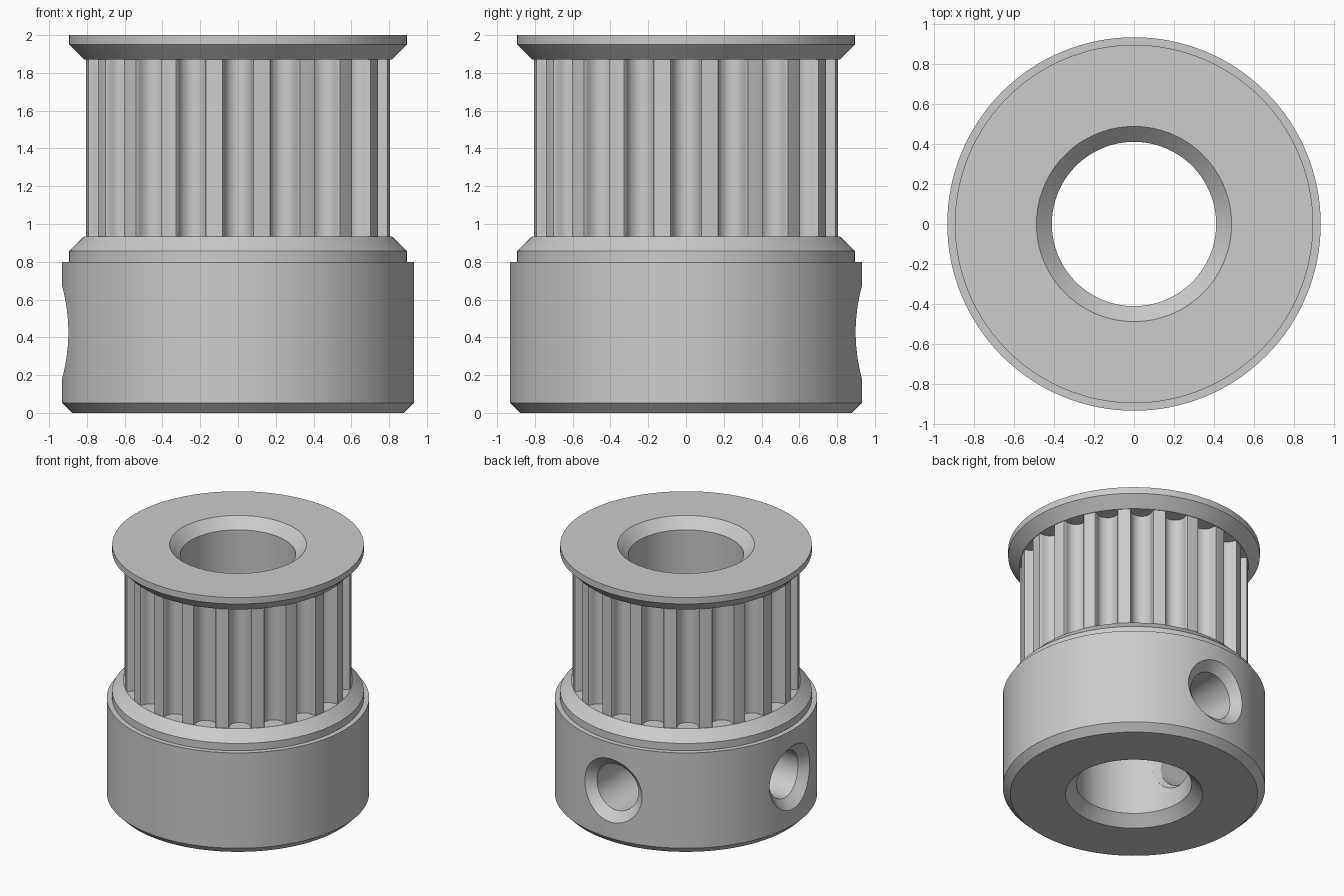
import bpy, bmesh, math
from math import sin, cos, pi, sqrt, atan2, radians

cube = bpy.data.objects.get("Cube")
if cube:
    bpy.data.objects.remove(cube, do_unlink=True)

metal = bpy.data.materials.new("grey metal")
GREY = (0.6, 0.6, 0.6, 1)
metal.diffuse_color = GREY
metal.use_nodes = True
metal.node_tree.nodes["Principled BSDF"].inputs["Base Color"].default_value = GREY

SEGS = 128
TEETH = 20
BORE, BORE_RIM, CHAMFER = 0.41, 0.487, 0.077
HUB_R, FLANGE_R, TOOTH_R = 0.932, 0.894, 0.81


def loft(name, rings, closed=False):
    """Skin a list of equal-length point rings; close into a tube or cap the ends."""
    bm = bmesh.new()
    loops = [[bm.verts.new(p) for p in ring] for ring in rings]
    n = len(loops[0])
    pairs = list(zip(loops, loops[1:]))
    if closed:
        pairs.append((loops[-1], loops[0]))
    else:
        bm.faces.new(loops[0])
        bm.faces.new(loops[-1])
    for a, b in pairs:
        for i in range(n):
            j = (i + 1) % n
            bm.faces.new((a[i], a[j], b[j], b[i]))
    bmesh.ops.recalc_face_normals(bm, faces=bm.faces)
    mesh = bpy.data.meshes.new(name)
    bm.to_mesh(mesh)
    bm.free()
    mesh.materials.append(metal)
    obj = bpy.data.objects.new(name, mesh)
    bpy.context.collection.objects.link(obj)
    return obj


def lathe(name, profile):
    angles = [2 * pi * i / SEGS for i in range(SEGS)]
    return loft(name, [[(r * cos(a), r * sin(a), z) for a in angles]
                       for r, z in profile], closed=True)


def activate(obj):
    bpy.ops.object.select_all(action='DESELECT')
    obj.select_set(True)
    bpy.context.view_layer.objects.active = obj


# Hub with the lower flange
Z_LOW, Z_HIGH = 0.935, 1.87
hub = lathe("hub", [
    (BORE_RIM, 0), (HUB_R - 0.053, 0), (HUB_R, 0.053), (HUB_R, 0.80),
    (FLANGE_R, 0.80), (FLANGE_R, 0.857), (TOOTH_R + 0.004, Z_LOW),
    (BORE, Z_LOW), (BORE, CHAMFER)])

# Upper flange
flange = lathe("upper_flange", [
    (BORE, Z_HIGH), (TOOTH_R + 0.004, Z_HIGH), (FLANGE_R, 1.95),
    (FLANGE_R, 2), (BORE_RIM, 2), (BORE, 2 - CHAMFER)])

# Toothed section: one rounded groove and one land, repeated around
ARC_R, ARC_Y = 0.074, 0.78
groove = [(0.083, 0.806), (0.077, 0.798)]
groove += [(ARC_R * cos(a), ARC_Y - ARC_R * sin(a))
           for a in (pi * k / 12 for k in range(13))]
groove += [(-0.077, 0.798), (-0.083, 0.806)]
step = 2 * pi / TEETH
polar = [(atan2(-t, y), sqrt(t * t + y * y)) for t, y in groove]
polar += [(step / 2 + radians(d), TOOTH_R) for d in (-1.5, 0, 1.5)]
outline = [(pi / 2 + a + i * step, r) for i in range(TEETH) for a, r in polar]


def tooth_ring(z, radius=None):
    return [((radius or r) * cos(a), (radius or r) * sin(a), z) for a, r in outline]


teeth = loft("toothed_section", [
    tooth_ring(Z_LOW, BORE), tooth_ring(Z_LOW),
    tooth_ring(Z_HIGH), tooth_ring(Z_HIGH, BORE)], closed=True)


# Two chamfered set screw holes, at the right side and the back
def hole_ring(radius, wall, offset):
    """Ring around the hole axis that follows a cylindrical wall."""
    ring = []
    for i in range(64):
        a = 2 * pi * i / 64
        y, z = radius * cos(a), radius * sin(a)
        ring.append((sqrt(wall * wall - y * y) + offset, y, z))
    return ring


HOLE, RIM = 0.18, 0.25
for turn in (pi / 2, pi):
    cutter = loft("hole_cutter", [
        hole_ring(HOLE + 0.03, BORE, -0.15), hole_ring(HOLE + 0.03, BORE, 0),
        hole_ring(HOLE, BORE, 0.03), hole_ring(HOLE, HUB_R, -0.07),
        hole_ring(RIM, HUB_R, 0.002), hole_ring(RIM, HUB_R, 0.1)])
    cutter.location.z = 0.427
    cutter.rotation_euler.z = turn
    cutter.hide_render = True
    bpy.context.view_layer.update()
    mod = hub.modifiers.new("hole", 'BOOLEAN')
    mod.operation = 'DIFFERENCE'
    mod.solver = 'EXACT'
    mod.object = cutter
    activate(hub)
    bpy.ops.object.modifier_apply(modifier=mod.name)
    bpy.data.objects.remove(cutter, do_unlink=True)

# Smooth round surfaces, crisp edges
for part in (hub, flange, teeth):
    activate(part)
    bpy.ops.object.shade_smooth_by_angle(angle=radians(28))
